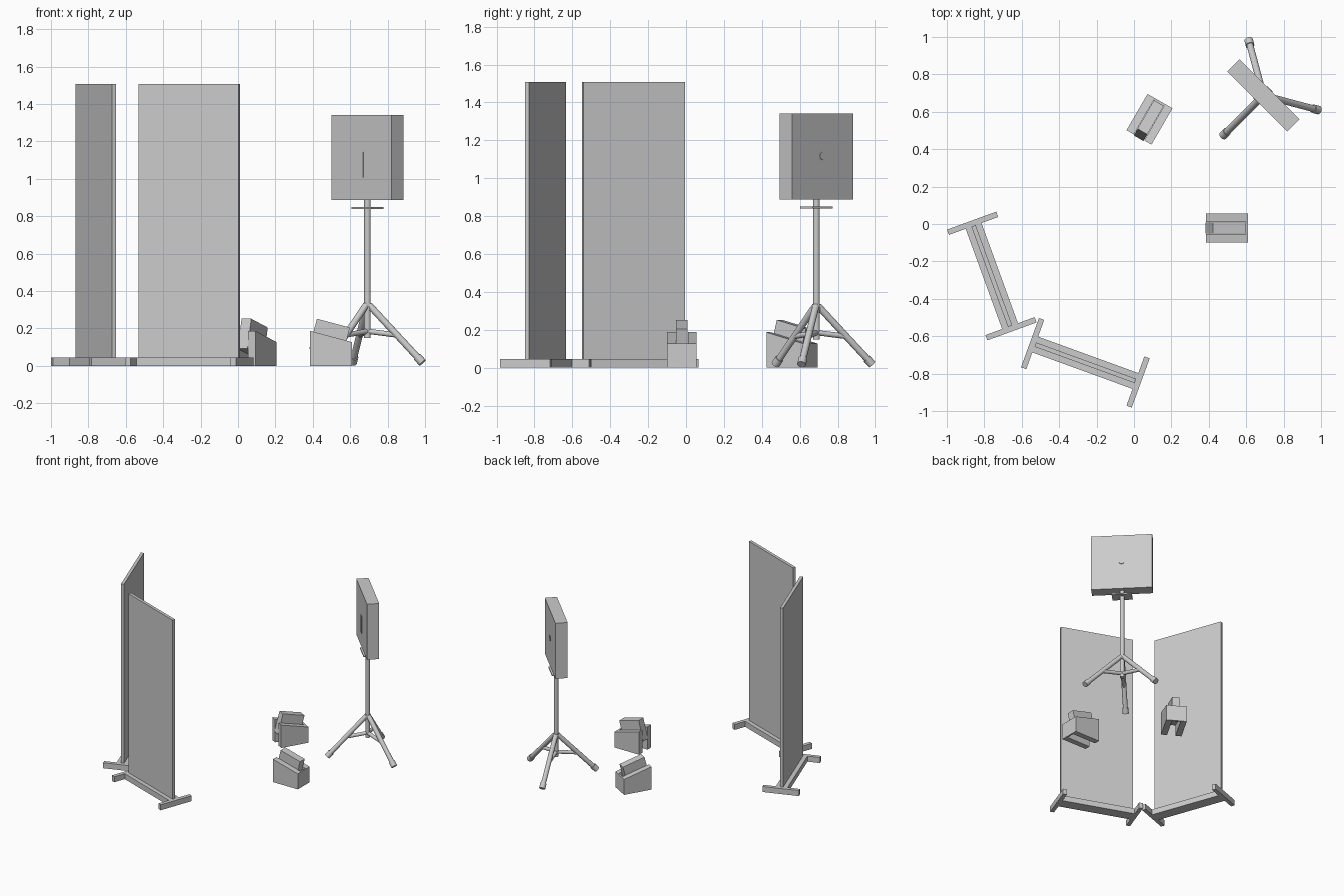
import bpy, bmesh
from math import radians, cos, sin
from mathutils import Vector, Matrix

cube = bpy.data.objects.get("Cube")
if cube:
    bpy.data.objects.remove(cube, do_unlink=True)

grey = bpy.data.materials.new("light_grey")
grey.use_nodes = True
grey.diffuse_color = (0.6, 0.6, 0.6, 1)
grey.node_tree.nodes["Principled BSDF"].inputs["Base Color"].default_value = (0.6, 0.6, 0.6, 1)


def finish(name, bm, frame, smooth=False):
    bmesh.ops.recalc_face_normals(bm, faces=bm.faces)
    mesh = bpy.data.meshes.new(name)
    bm.to_mesh(mesh)
    bm.free()
    mesh.materials.append(grey)
    ob = bpy.data.objects.new(name, mesh)
    bpy.context.collection.objects.link(ob)
    ob.matrix_world = frame
    if smooth:
        bpy.ops.object.select_all(action='DESELECT')
        ob.select_set(True)
        bpy.context.view_layer.objects.active = ob
        bpy.ops.object.shade_smooth_by_angle()
    return ob


def place(x, y, angle):
    return Matrix.Translation((x, y, 0)) @ Matrix.Rotation(radians(angle), 4, 'Z')


def box(name, size, centre, frame):
    bm = bmesh.new()
    bmesh.ops.create_cube(bm, size=1, matrix=Matrix.Translation(centre) @ Matrix.Diagonal((*size, 1)))
    return finish(name, bm, frame)


def rod(name, start, end, radius, frame, sides=20):
    a, b = Vector(start), Vector(end)
    turn = (b - a).to_track_quat('Z', 'Y').to_matrix().to_4x4()
    bm = bmesh.new()
    bmesh.ops.create_cone(bm, cap_ends=True, segments=sides, radius1=radius, radius2=radius,
                          depth=(b - a).length, matrix=Matrix.Translation((a + b) / 2) @ turn)
    return finish(name, bm, frame, True)


def side_profile(name, points, y0, y1, frame):
    # extrude an x-z outline across y
    bm = bmesh.new()
    face = bm.faces.new([bm.verts.new((x, y0, z)) for x, z in points])
    moved = bmesh.ops.extrude_face_region(bm, geom=[face])["geom"]
    bmesh.ops.translate(bm, verts=[v for v in moved if isinstance(v, bmesh.types.BMVert)],
                        vec=(0, y1 - y0, 0))
    return finish(name, bm, frame)


# Two standing screens, each on a rail with cross feet
def screen(label, frame):
    box(label + "_screen_panel", (0.57, 0.024, 1.49), (0, 0, 0.763), frame)
    box(label + "_screen_rail", (0.57, 0.09, 0.045), (0, 0, 0.0225), frame)
    for side, s in (("inner", -1), ("outer", 1)):
        box(f"{label}_screen_{side}_foot", (0.03, 0.28, 0.045), (s * 0.3, 0, 0.0225), frame)


screen("back", place(-0.76, -0.278, -70))
screen("front", place(-0.26, -0.742, -20))


# Floor units: U-shaped wedge housing with a tilted block in the slot
def floor_unit(label, frame):
    slope = [(-0.112, 0), (0.112, 0), (0.112, 0.127), (-0.112, 0.187)]
    side_profile(label + "_left_side", slope, 0.032, 0.077, frame)
    side_profile(label + "_right_side", slope, -0.077, -0.032, frame)
    box(label + "_end_plate", (0.012, 0.064, 0.127), (0.106, 0, 0.0635), frame)
    block = [(-0.076, 0.252), (0.1, 0.205), (0.06, 0.045), (-0.117, 0.092)]
    side_profile(label + "_tilted_block", block, -0.03, 0.03, frame)


floor_unit("near_floor_unit", place(0.498, -0.022, 0))
floor_unit("far_floor_unit", place(0.083, 0.56, 60))

# Box head on the stand; local -y is its front
stand = place(0.692, 0.688, -45)
box("head_box", (0.455, 0.092, 0.454), (0, 0, 1.115), stand)
box("front_plate", (0.045, 0.006, 0.138), (-0.005, -0.047, 1.075), stand)
rod("back_disc", (0, 0.045, 1.118), (0, 0.049, 1.118), 0.021, stand)
box("mount_plate", (0.15, 0.09, 0.01), (0, 0, 0.845), stand)

# Pole and tripod
rod("pole", (0, 0, 0.15), (0, 0, 0.89), 0.0175, stand)
rod("hub", (0, 0, 0.30), (0, 0, 0.335), 0.023, stand)
for i in range(3):
    a = radians(30 + 120 * i)
    d = Vector((cos(a), sin(a), 0))
    top = d * 0.01 + Vector((0, 0, 0.325))
    tip = d * 0.305 + Vector((0, 0, 0.017))
    rod(f"leg_{i + 1}", top, tip, 0.018, stand)
    rod(f"leg_tip_{i + 1}", top.lerp(tip, 0.9), tip, 0.023, stand)
    rod(f"brace_{i + 1}", Vector((0, 0, 0.185)), top.lerp(tip, 0.52), 0.014, stand)
